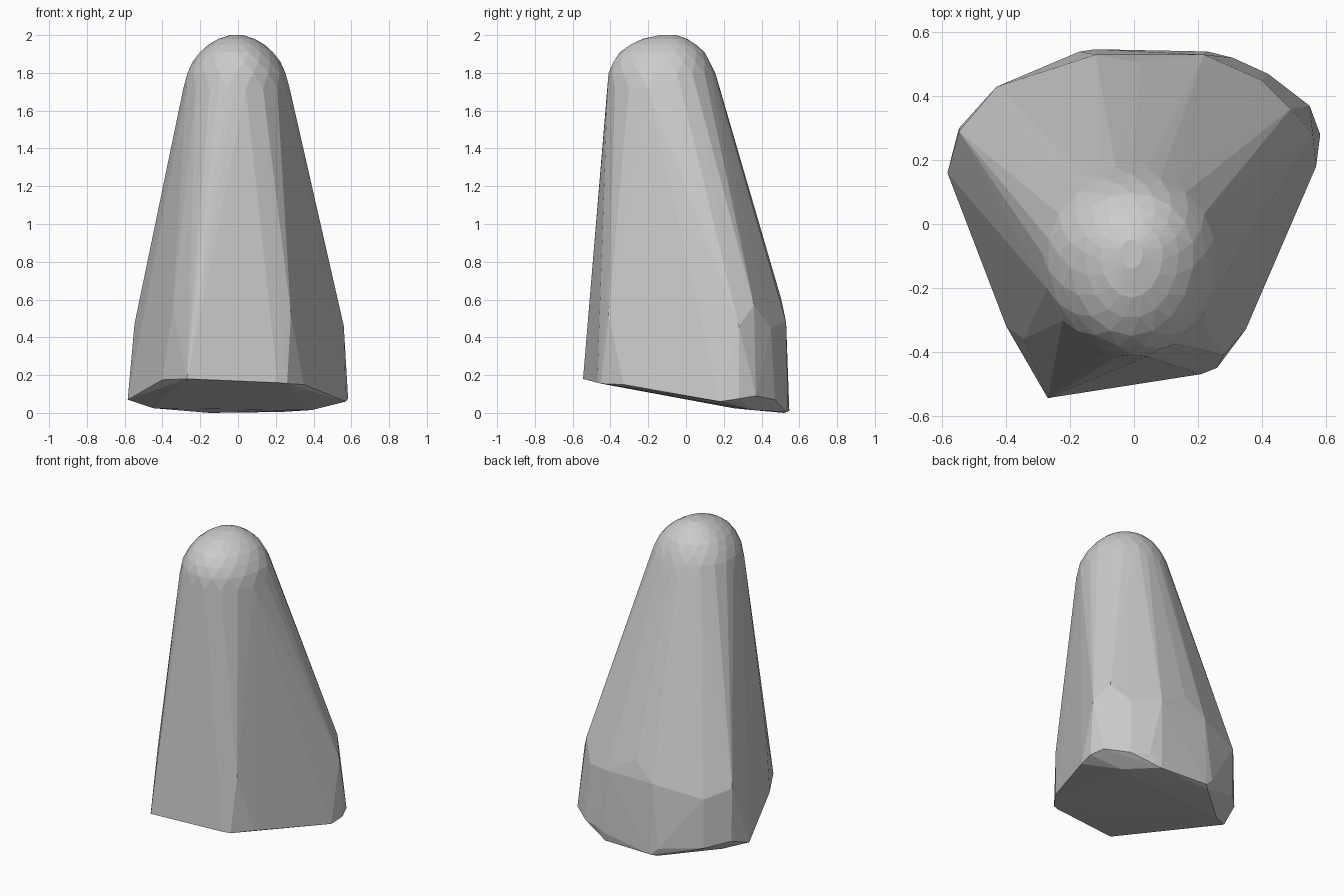
import bpy, bmesh
from math import sin, cos, tau

# slanted, chipped base outline
base = [(-.27, -.545, .18), (.21, -.47, .16), (.26, -.45, .155), (.35, -.33, .15),
        (.57, .18, .06), (.583, .28, .075), (.55, .37, .09), (.42, .47, .07),
        (.31, .52, .08), (.23, .54, .06), (-.12, .547, .01), (-.17, .54, .06),
        (-.43, .43, .09), (-.548, .30, .12), (-.584, .16, .07), (-.40, -.32, .175),
        # underside
        (-.45, .25, .025), (-.15, .52, 0), (.23, .53, .005), (.39, .35, .015)]

# shoulders where the walls begin to taper
shoulder = [(.56, .28, .46), (.49, .36, .57), (.40, .45, .45), (.22, .53, .48),
            (-.12, .53, .48), (.02, .505, .60), (-.43, .43, .42), (-.548, .29, .47),
            (-.345, -.36, .55), (.28, -.41, .52)]

# rounded tip: height, half width, front y, back y
tip = [(1.72, .281, -.42, .18), (1.80, .263, -.41, .155), (1.86, .232, -.387, .128),
       (1.91, .195, -.35, .098), (1.95, .148, -.295, .055), (1.98, .098, -.23, .005),
       (2.0, .035, -.14, -.05)]
dome = []
for i, (z, half, front, back) in enumerate(tip):
    for k in range(18):
        a = tau * (k + .5 * (i % 2)) / 18
        c, s = cos(a), sin(a)
        y = -.09 + (s * (back + .09) if s > 0 else -s * (front + .09))
        dome.append((-.008 + half * c, y, z))

# wrap everything in one faceted stone
bm = bmesh.new()
for p in base + shoulder + dome:
    bm.verts.new(p)
res = bmesh.ops.convex_hull(bm, input=bm.verts)
loose = [v for v in bm.verts if not v.link_faces]
bmesh.ops.delete(bm, geom=loose, context='VERTS')
bmesh.ops.recalc_face_normals(bm, faces=bm.faces)
mesh = bpy.data.meshes.new("standing_stone")
bm.to_mesh(mesh)
bm.free()
bpy.context.collection.objects.link(bpy.data.objects.new("standing_stone", mesh))
